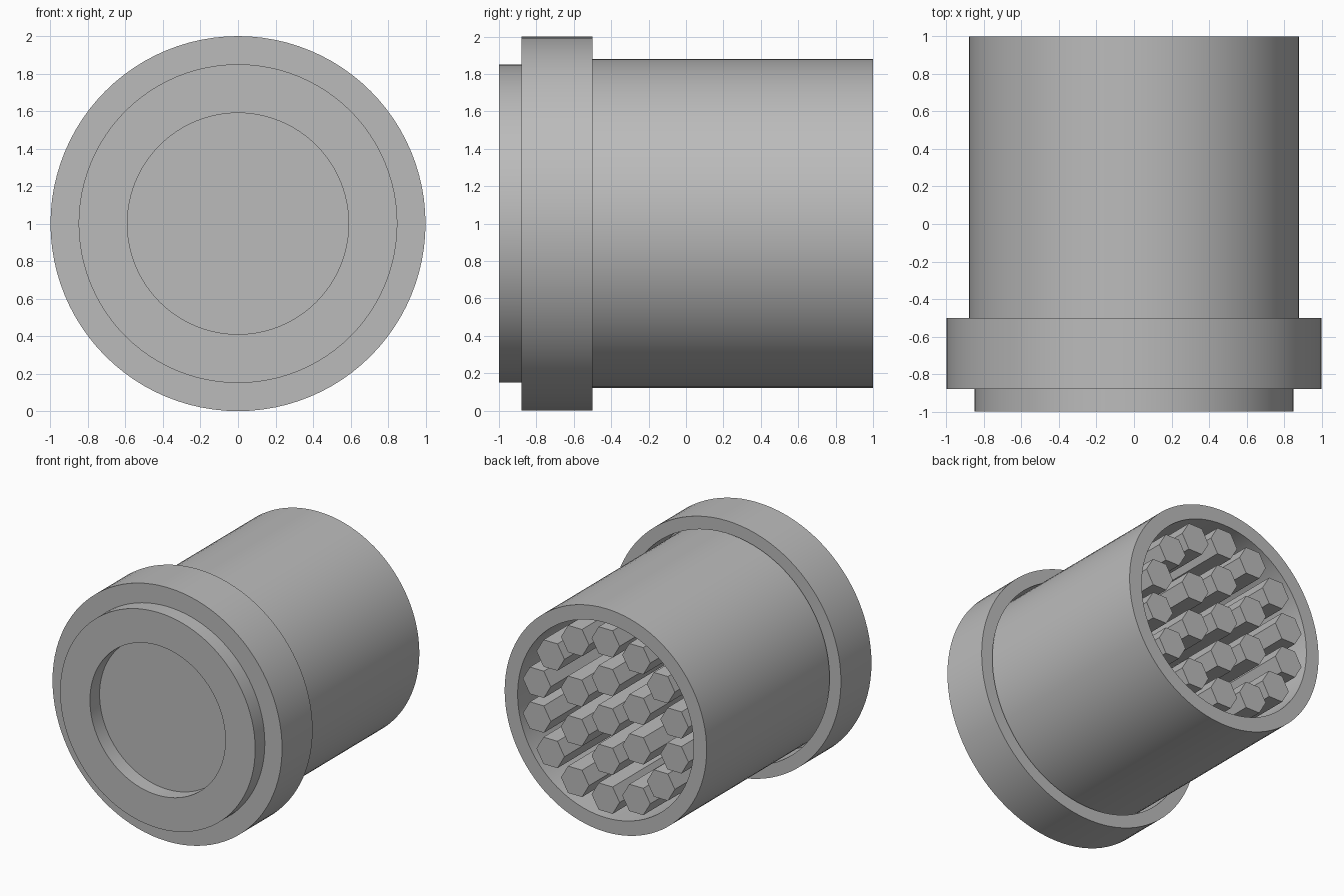
import bpy, bmesh, math
from mathutils import Matrix

cube = bpy.data.objects.get("Cube")
if cube:
    bpy.data.objects.remove(cube, do_unlink=True)

grey = bpy.data.materials.new("plain_grey")
grey.use_nodes = True
colour = (0.5, 0.5, 0.5, 1)
grey.diffuse_color = colour
grey.node_tree.nodes["Principled BSDF"].inputs["Base Color"].default_value = colour

AXIS_Z = 1.0      # height of the horizontal axis
SEGMENTS = 96


def finish(name, bm, smooth):
    bmesh.ops.recalc_face_normals(bm, faces=bm.faces)
    mesh = bpy.data.meshes.new(name)
    bm.to_mesh(mesh)
    bm.free()
    mesh.materials.append(grey)
    obj = bpy.data.objects.new(name, mesh)
    obj.location.z = AXIS_Z
    bpy.context.collection.objects.link(obj)
    if smooth:
        bpy.ops.object.select_all(action='DESELECT')
        obj.select_set(True)
        bpy.context.view_layer.objects.active = obj
        bpy.ops.object.shade_smooth_by_angle(angle=math.radians(30))
    return obj


def lathe(name, profile, closed):
    """Spin (radius, y) points about the y axis."""
    bm = bmesh.new()
    verts = [bm.verts.new((r, y, 0)) for r, y in profile]
    pairs = list(zip(verts, verts[1:]))
    if closed:
        pairs.append((verts[-1], verts[0]))
    edges = [bm.edges.new(p) for p in pairs]
    bmesh.ops.spin(bm, geom=verts + edges, cent=(0, 0, 0), axis=(0, 1, 0),
                   angle=math.tau, steps=SEGMENTS, use_duplicate=False)
    bmesh.ops.remove_doubles(bm, verts=bm.verts, dist=0.0001)
    return finish(name, bm, True)


# Hollow barrel, open at the back
lathe("barrel", [(0.88, -0.8), (0.88, 1), (0.767, 1), (0.767, -0.8)], True)

# Cap: front plate, collar with a thin groove around the barrel, raised lip
lathe("front_cap", [(0, -0.88), (0.59, -0.88), (0.59, -1), (0.85, -1),
                    (0.85, -0.88), (1, -0.88), (1, -0.5), (0.9, -0.5),
                    (0.9, -0.8), (0, -0.8)], False)

# Hexagonal rods: one in the centre, then two rings
rings = [(1, 0), (6, 0.31), (14, 0.615)]
upright = Matrix.Rotation(math.pi / 2, 4, 'X')
for count, radius in rings:
    for i in range(count):
        a = math.pi / 2 + math.tau * i / count
        place = Matrix.Translation((radius * math.cos(a), 0.1, radius * math.sin(a)))
        turn = Matrix.Rotation(math.pi / 6, 4, 'Z')
        bm = bmesh.new()
        bmesh.ops.create_cone(bm, cap_ends=True, segments=6, radius1=0.122,
                              radius2=0.122, depth=1.8, matrix=place @ upright @ turn)
        finish(f"hex_rod_{count}_{i + 1}", bm, False)
